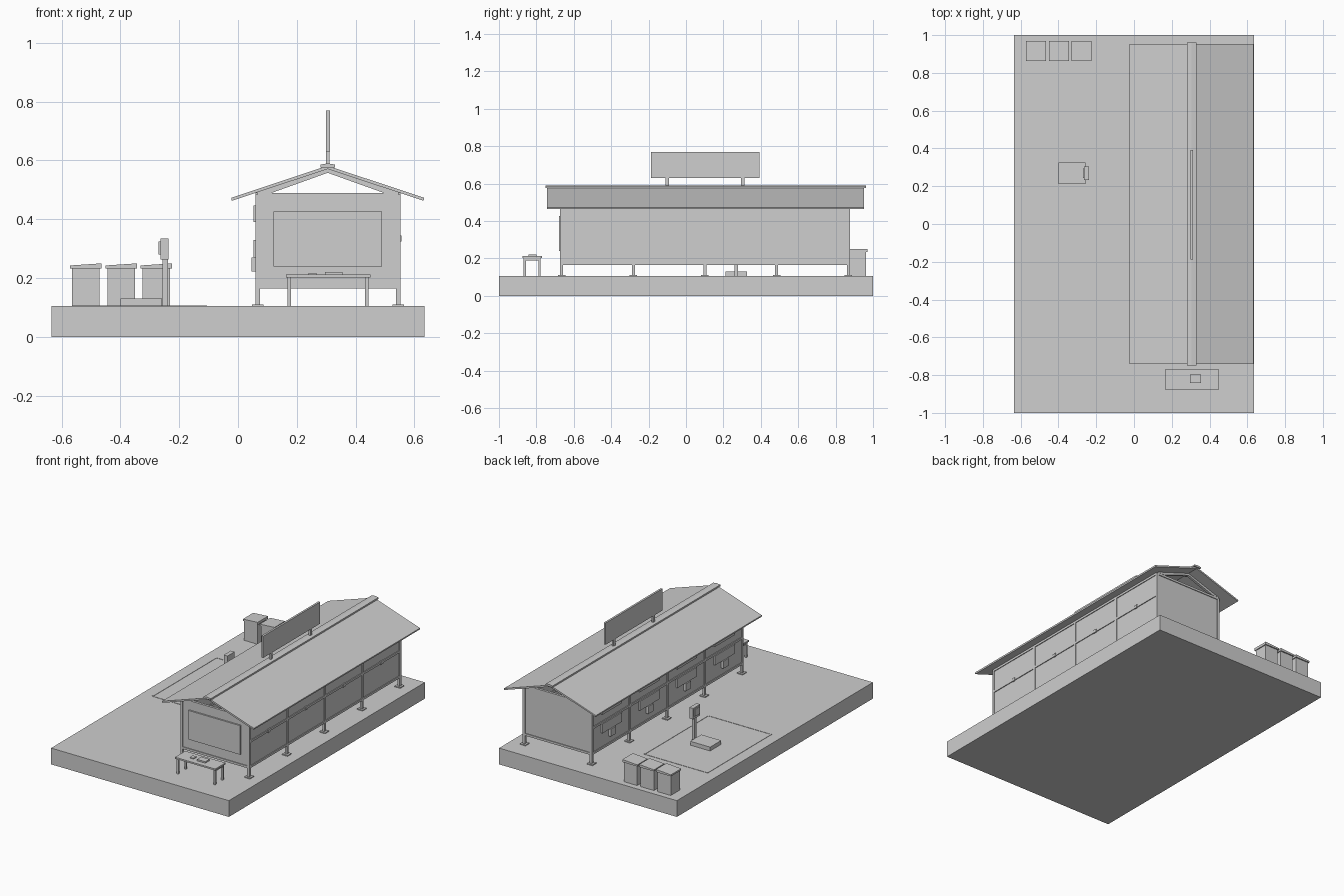
import bpy, bmesh, math
from mathutils import Vector

cube = bpy.data.objects.get("Cube")
if cube:
    bpy.data.objects.remove(cube, do_unlink=True)

grey = bpy.data.materials.new("plain_grey")
grey.use_nodes = True
grey.diffuse_color = (0.62, 0.62, 0.62, 1)
grey.node_tree.nodes["Principled BSDF"].inputs["Base Color"].default_value = grey.diffuse_color


def finish(name, bm):
    bmesh.ops.recalc_face_normals(bm, faces=bm.faces)
    mesh = bpy.data.meshes.new(name)
    bm.to_mesh(mesh)
    bm.free()
    mesh.materials.append(grey)
    obj = bpy.data.objects.new(name, mesh)
    bpy.context.collection.objects.link(obj)
    return obj


def box(name, x, y, z):
    """Box from (min, max) ranges."""
    bm = bmesh.new()
    bmesh.ops.create_cube(bm, size=1)
    for v in bm.verts:
        v.co = Vector(r[0] + (c + 0.5) * (r[1] - r[0]) for r, c in zip((x, y, z), v.co))
    return finish(name, bm)


def prism(name, profile, y0, y1):
    """Extrude an (x, z) profile along y."""
    bm = bmesh.new()
    face = bm.faces.new([bm.verts.new((x, y0, z)) for x, z in profile])
    out = bmesh.ops.extrude_face_region(bm, geom=[face])
    moved = [g for g in out["geom"] if isinstance(g, bmesh.types.BMVert)]
    bmesh.ops.translate(bm, verts=moved, vec=(0, y1 - y0, 0))
    return finish(name, bm)


def around(c, half):
    return (c - half, c + half)


GROUND = 0.105
MID = 0.305
LEFT, RIGHT = 0.067, 0.545
FRONT, BACK = -0.665, 0.868
bays = [FRONT + i * (BACK - FRONT) / 4 for i in range(5)]

# Ground slab
box("base_slab", (-0.635, 0.635), (-1, 1), (0, GROUND))

# Posts with foot plates
for x in (LEFT, RIGHT):
    for y in bays:
        box("post", around(x, 0.008), around(y, 0.008), (GROUND, 0.485))
        box("foot_plate", around(x, 0.02), around(y, 0.02), (GROUND, 0.111))

# Floor and wall panels
box("floor", (LEFT, RIGHT), (FRONT, BACK), (0.165, 0.178))
for x in (LEFT, RIGHT):
    box("side_wall", around(x, 0.003), (FRONT, BACK), (0.17, 0.48))
for y in (FRONT, BACK):
    box("end_wall", (LEFT, RIGHT), around(y, 0.003), (0.17, 0.48))

# Horizontal rails
for z in (0.171, 0.335, 0.482):
    for x in (LEFT, RIGHT):
        box("side_rail", around(x, 0.008), (FRONT, BACK), around(z, 0.007))
    if z != 0.335:
        for y in (FRONT, BACK):
            box("end_rail", (LEFT, RIGHT), around(y, 0.008), around(z, 0.007))

# Open gable rafters at both ends
for y in (FRONT, BACK):
    for s in (-1, 1):
        prism("gable_rafter",
              [(MID, 0.575), (MID + s * 0.25, 0.49), (MID + s * 0.19, 0.49), (MID, 0.558)],
              y - 0.008, y + 0.008)

# Roof slopes, eave battens and ridge cap
for s in (-1, 1):
    prism("roof_slope",
          [(MID, 0.582), (MID + s * 0.328, 0.473), (MID + s * 0.326, 0.463), (MID, 0.571)],
          -0.742, 0.953)
ridge = [(MID - 0.025, 0.576), (MID - 0.025, 0.586), (MID, 0.59),
         (MID + 0.025, 0.586), (MID + 0.025, 0.576)]
prism("ridge_cap", ridge, -0.75, 0.962)

# Roof sign on two short legs
box("sign_board", (0.299, 0.312), (-0.188, 0.392), (0.63, 0.77))
for y in (-0.1, 0.303):
    box("sign_leg", around(MID, 0.006), around(y, 0.009), (0.58, 0.64))

# Framed board on the front wall
box("front_board", (0.12, 0.49), (-0.678, FRONT), (0.24, 0.427))

# Shutters and handles in every bay
for a, b in zip(bays, bays[1:]):
    c = (a + b) / 2
    box("upper_shutter", (0.053, LEFT), around(c, 0.1), (0.39, 0.447))
    box("lower_shutter", (0.053, LEFT), around(c, 0.1), (0.27, 0.33))
    box("shutter_handle", (0.046, LEFT), around(c, 0.025), (0.222, 0.27))
    box("side_latch", (RIGHT, 0.556), around(c, 0.012), around(0.335, 0.01))

# Table with a tray and a small box
box("table_top", (0.163, 0.45), (-0.875, -0.77), (0.202, 0.212))
for x in (0.175, 0.438):
    for y in (-0.862, -0.783):
        box("table_leg", around(x, 0.006), around(y, 0.006), (GROUND, 0.203))
for x in (0.175, 0.438):
    box("table_end_rail", around(x, 0.005), (-0.862, -0.783), (0.19, 0.203))
box("tray", (0.296, 0.356), (-0.842, -0.798), (0.212, 0.221))
box("small_box", (0.24, 0.267), (-0.835, -0.805), (0.212, 0.217))

# Bins with sloping lids
for x in (-0.518, -0.397, -0.278):
    box("bin_body", around(x, 0.047), (0.87, 0.962), (GROUND, 0.236))
    prism("bin_lid", [(x - 0.053, 0.233), (x + 0.053, 0.233),
                      (x + 0.053, 0.25), (x - 0.053, 0.243)], 0.864, 0.97)

# Weighing scale: platform, column and display
box("scale_platform", (-0.4, -0.258), (0.212, 0.325), (GROUND, 0.13))
box("scale_column", around(-0.247, 0.009), around(0.268, 0.009), (GROUND, 0.27))
box("scale_head", (-0.264, -0.237), around(0.268, 0.036), (0.264, 0.335))
box("scale_screen", (-0.27, -0.263), around(0.268, 0.025), (0.28, 0.325))

# Thin marking lines around the scale
X0, X1, Y0, Y1 = -0.56, -0.11, -0.07, 0.58
for x in (X0, X1):
    box("marking_line", around(x, 0.004), (Y0, Y1), (GROUND, 0.107))
for y in (Y0, Y1):
    box("marking_line", (X0, X1), around(y, 0.004), (GROUND, 0.107))
